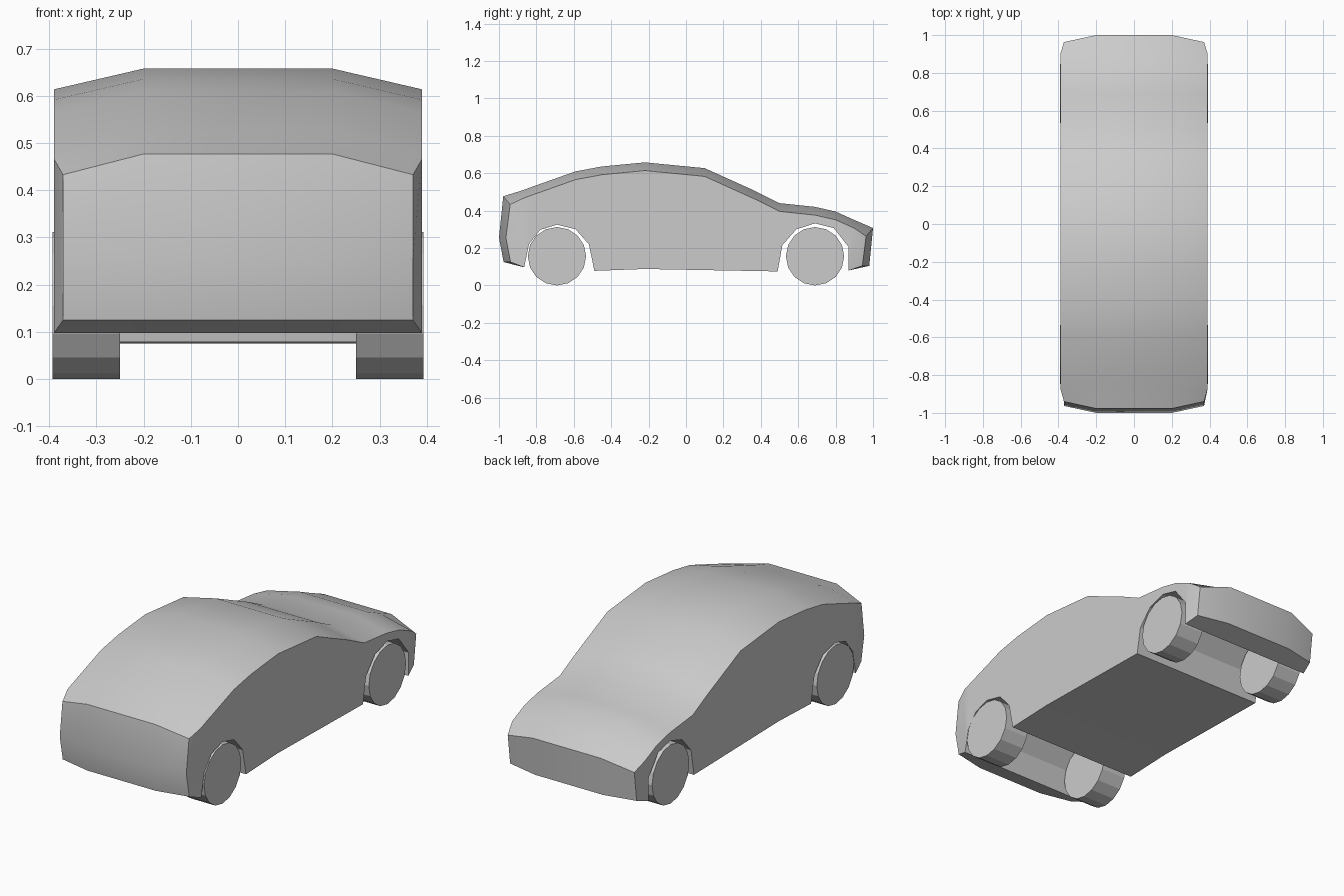
import bpy, bmesh
from math import pi, radians

if "Cube" in bpy.data.objects:
    bpy.data.objects.remove(bpy.data.objects["Cube"])


def finish(name, bm, angle):
    bmesh.ops.recalc_face_normals(bm, faces=bm.faces[:])
    mesh = bpy.data.meshes.new(name)
    bm.to_mesh(mesh)
    bm.free()
    obj = bpy.data.objects.new(name, mesh)
    bpy.context.collection.objects.link(obj)
    bpy.ops.object.select_all(action='DESELECT')
    obj.select_set(True)
    bpy.context.view_layer.objects.active = obj
    bpy.ops.object.shade_smooth_by_angle(angle=radians(angle))
    return obj


# Body outline (y, z), running along the roof, down the tail, back under to the nose
roof = [(-0.87, 0.51), (-0.83, 0.525), (-0.59, 0.61), (-0.45, 0.636),
        (-0.22, 0.658), (0.10, 0.627), (0.37, 0.505), (0.50, 0.44),
        (0.69, 0.42), (0.80, 0.395), (0.90, 0.35)]
tail = [(1.0, 0.307), (0.98, 0.105)]
rear_arch = [(0.87, 0.08), (0.87, 0.205), (0.79, 0.307), (0.69, 0.332),
             (0.59, 0.30), (0.515, 0.215), (0.49, 0.075)]
sill = [(-0.22, 0.088)]
front_arch = [(-0.49, 0.078), (-0.515, 0.215), (-0.59, 0.30), (-0.69, 0.325),
              (-0.78, 0.297), (-0.84, 0.22), (-0.865, 0.097)]
nose = [(-0.975, 0.125), (-1.0, 0.255), (-0.977, 0.477)]
outline = roof + tail + rear_arch + sill + front_arch + nose
ends = set(tail + nose)
dropped = set(roof + [tail[0], nose[-1]])

# Body: four columns across the width, with the outer ones lowered and rounded in
bm = bmesh.new()
columns = []
for side, outer in ((-1, True), (-1, False), (1, False), (1, True)):
    column = []
    for p in outline:
        y, z = p
        x = 0.20
        if outer:
            x = 0.39
            if p in dropped:
                z -= 0.044
            if p in ends:
                x = 0.371
                y -= 0.037 if y > 0 else -0.037
        column.append(bm.verts.new((side * x, y, z)))
    columns.append(column)
n = len(outline)
for a, b in zip(columns, columns[1:]):
    for i in range(n):
        j = (i + 1) % n
        bm.faces.new((a[i], a[j], b[j], b[i]))

# Flat body sides, with separate corner panels at the nose and tail
i_tail, i_arch = len(roof) - 1, len(roof) + len(tail)
i_nose = n - len(nose) - 1
for c in (columns[0], columns[3]):
    bm.faces.new(c[i_tail:i_arch + 1])
    bm.faces.new(c[i_nose:] + c[:1])
    bm.faces.new(c[:i_tail + 1] + c[i_arch:i_nose + 1])
bmesh.ops.triangulate(bm, faces=[f for f in bm.faces if len(f.verts) > 4])
finish("car_body", bm, 22)

# Wheels
for end, y in (("front", -0.69), ("rear", 0.69)):
    for side, s in (("left", -1), ("right", 1)):
        bm = bmesh.new()
        bmesh.ops.create_cone(bm, cap_ends=True, segments=16, radius1=0.156,
                              radius2=0.156, depth=0.143)
        wheel = finish(f"{end}_{side}_wheel", bm, 10)
        wheel.rotation_euler = (0, pi / 2, 0)
        wheel.location = (s * 0.3215, y, 0.156)
